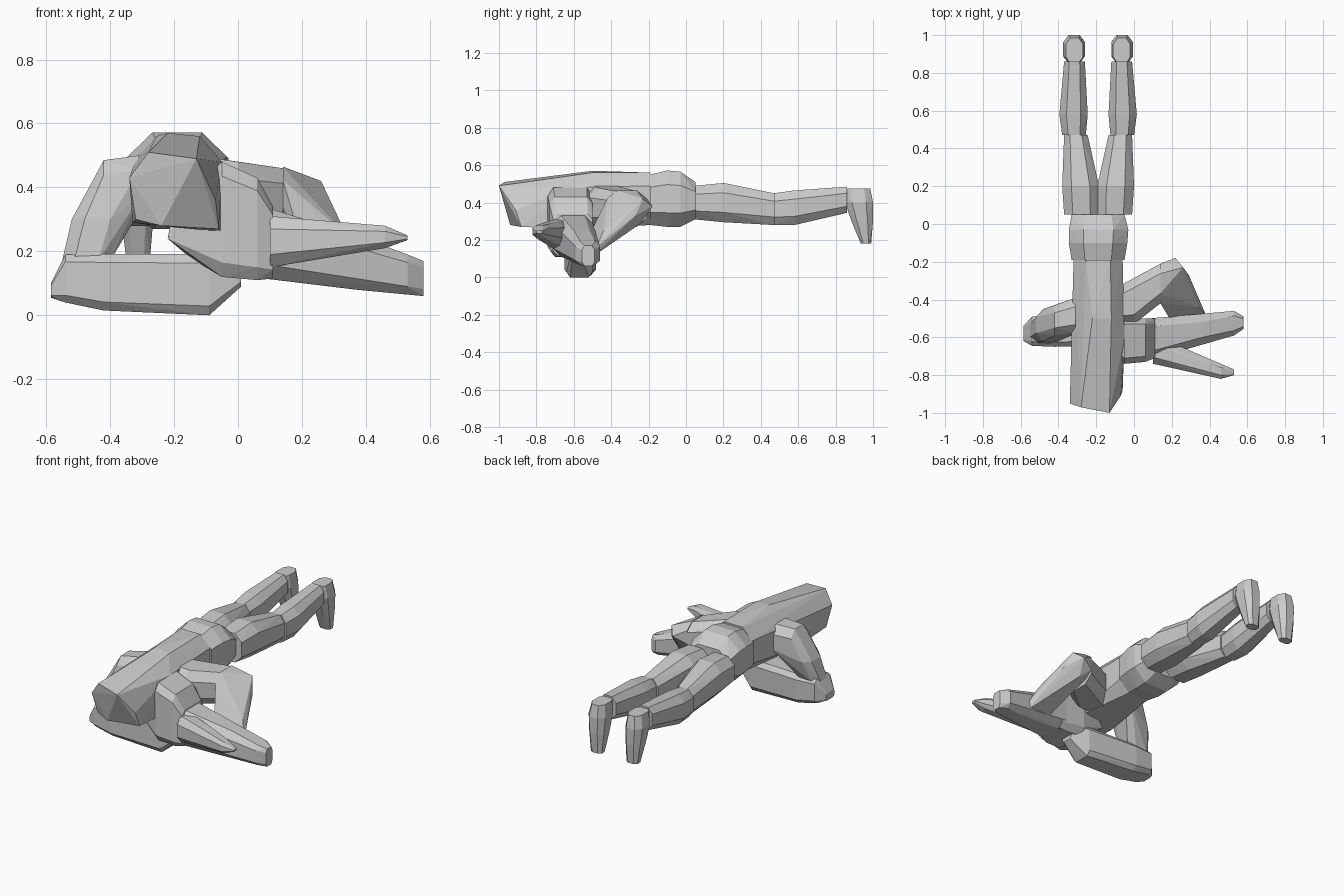
import bpy, bmesh

MID = -0.19  # x of the body's mirror plane


def hull(name, pts):
    """Faceted convex body around a handful of points."""
    bm = bmesh.new()
    for p in pts:
        bm.verts.new(p)
    res = bmesh.ops.convex_hull(bm, input=bm.verts[:])
    loose = [v for v in bm.verts if not v.link_faces]
    bmesh.ops.delete(bm, geom=loose, context='VERTS')
    bmesh.ops.recalc_face_normals(bm, faces=bm.faces[:])
    me = bpy.data.meshes.new(name)
    bm.to_mesh(me)
    bm.free()
    ob = bpy.data.objects.new(name, me)
    bpy.context.collection.objects.link(ob)
    return ob


def limb(axis, rings, chamfer=0.5):
    """Chamfered sections along an axis: (position, u0, u1, v0, v1)."""
    pts = []
    for t, u0, u1, v0, v1 in rings:
        cu, cv, hu, hv = (u0+u1)/2, (v0+v1)/2, (u1-u0)/2, (v1-v0)/2
        for su in (-1, 1):
            for sv in (-1, 1):
                for a, b in ((1, chamfer), (chamfer, 1)):
                    u, v = cu + su*a*hu, cv + sv*b*hv
                    pts.append({'x': (t, u, v), 'y': (u, t, v), 'z': (u, v, t)}[axis])
    return pts


def pair(name, pts):
    hull("left_" + name, pts)
    hull("right_" + name, [(2*MID - x, y, z) for x, y, z in pts])


# torso: sloping front face, ridge along the back
hull("torso", [
    (-0.34, -0.95, 0.43), (-0.28, -0.97, 0.51), (-0.13, -1.0, 0.49), (-0.07, -0.91, 0.36),
    (-0.24, -0.94, 0.28), (-0.32, -0.92, 0.30), (-0.06, -0.88, 0.27), (-0.22, -0.5, 0.57),
    (-0.12, -0.5, 0.56), (-0.05, -0.6, 0.48), (-0.05, -0.6, 0.26), (-0.33, -0.6, 0.29)]
    + limb('y', [(-0.19, -0.32, -0.06, 0.28, 0.56)]))

# pelvis
hull("pelvis", limb('y', [(-0.19, -0.33, -0.05, 0.28, 0.55), (-0.1, -0.345, -0.035, 0.27, 0.572),
                          (-0.03, -0.345, -0.03, 0.27, 0.565), (0.05, -0.33, -0.05, 0.31, 0.51)]))

# legs and feet
pair("thigh", limb('y', [(0.05, -0.37, -0.185, 0.31, 0.49), (0.2, -0.38, -0.185, 0.295, 0.505),
                         (0.47, -0.37, -0.245, 0.28, 0.45)]))
pair("shin", limb('y', [(0.47, -0.38, -0.255, 0.28, 0.45), (0.58, -0.395, -0.245, 0.28, 0.465),
                        (0.86, -0.37, -0.26, 0.345, 0.485)]))
pair("foot", limb('z', [(0.18, -0.35, -0.275, 0.935, 0.99), (0.3, -0.365, -0.265, 0.885, 1.0),
                        (0.40, -0.375, -0.26, 0.85, 1.0), (0.475, -0.36, -0.27, 0.85, 0.985)]))

# arm tucked under the chest
hull("folded_upper_arm", limb('z', [(0.17, -0.55, -0.40, -0.63, -0.5), (0.3, -0.52, -0.36, -0.62, -0.45)])
     + limb('x', [(-0.42, -0.59, -0.43, 0.3, 0.485), (-0.31, -0.58, -0.39, 0.32, 0.50)]))
hull("folded_forearm", limb('x', [(-0.585, -0.62, -0.54, 0.055, 0.1), (-0.54, -0.645, -0.49, 0.04, 0.19),
                                  (-0.42, -0.65, -0.48, 0.015, 0.192), (-0.09, -0.64, -0.5, 0.0, 0.192),
                                  (0.01, -0.62, -0.54, 0.09, 0.19)], 0.7))

# arm bent outward
hull("outer_upper_arm", limb('x', [(-0.1, -0.54, -0.34, 0.27, 0.495), (0.0, -0.53, -0.33, 0.27, 0.48),
                                   (0.14, -0.42, -0.21, 0.27, 0.46)]))
hull("outer_forearm", limb('x', [(0.14, -0.42, -0.21, 0.3, 0.465)])
     + [(0.22, -0.18, 0.38), (0.26, -0.23, 0.42), (0.29, -0.27, 0.33), (0.2, -0.24, 0.29),
        (0.38, -0.48, 0.16), (0.38, -0.5, 0.11), (0.22, -0.5, 0.13), (0.2, -0.52, 0.22), (0.34, -0.44, 0.25)])

# lowered head with two long tapering prongs
hull("head", limb('x', [(-0.05, -0.74, -0.5, 0.12, 0.48), (0.06, -0.73, -0.5, 0.11, 0.43),
                        (0.11, -0.71, -0.5, 0.115, 0.34)], 0.75)
     + [(-0.22, -0.66, 0.24), (-0.22, -0.54, 0.24), (-0.2, -0.6, 0.35), (-0.15, -0.6, 0.18)])
hull("lower_prong", limb('x', [(0.08, -0.72, -0.5, 0.115, 0.34), (0.37, -0.625, -0.49, 0.08, 0.25),
                               (0.53, -0.59, -0.46, 0.065, 0.19), (0.58, -0.555, -0.49, 0.06, 0.17)], 0.6))
hull("upper_prong", limb('x', [(0.1, -0.74, -0.6, 0.15, 0.31), (0.25, -0.76, -0.65, 0.18, 0.295),
                               (0.46, -0.82, -0.74, 0.21, 0.28), (0.53, -0.8, -0.77, 0.235, 0.25)]))
